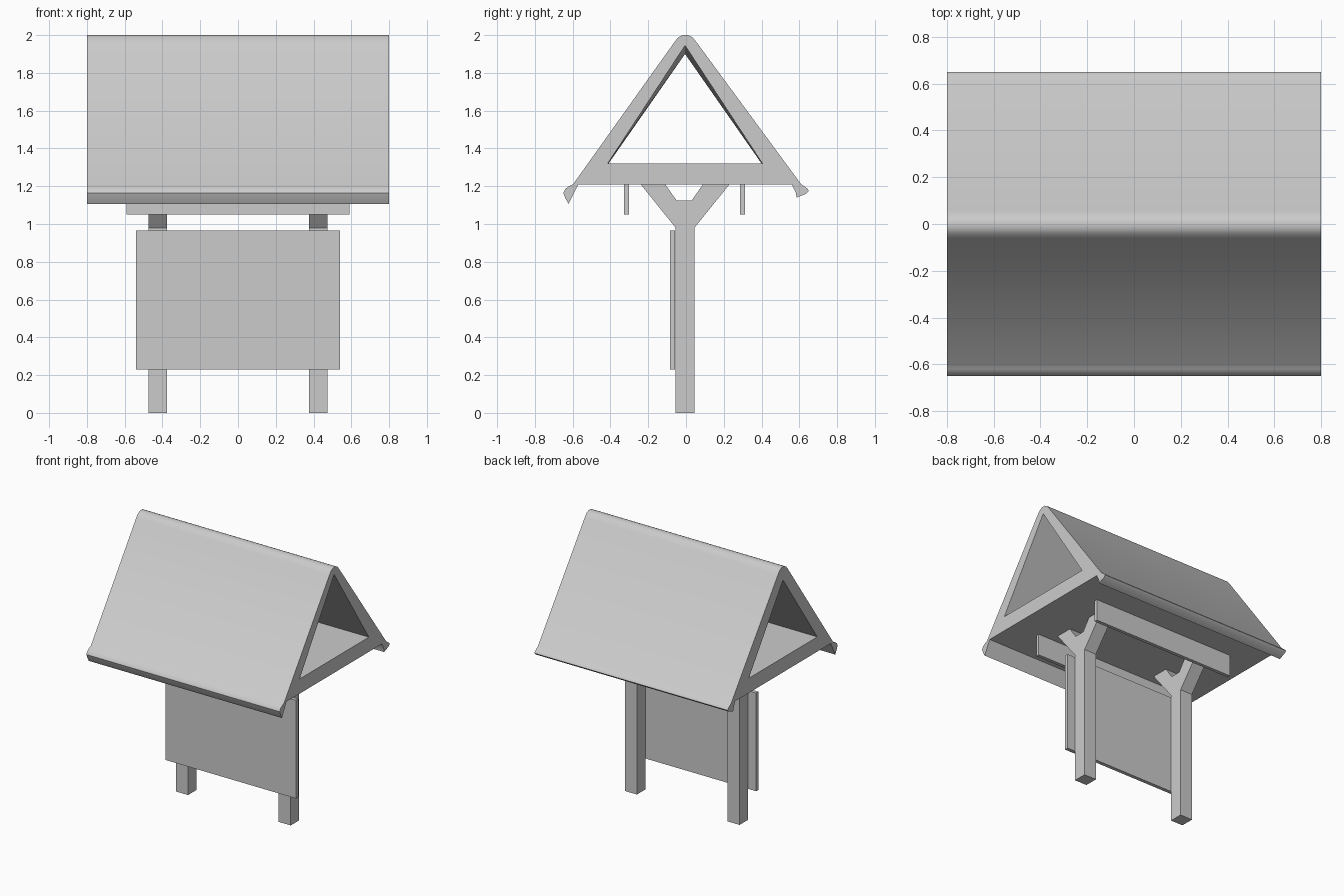
import bpy, bmesh, math

if "Cube" in bpy.data.objects:
    bpy.data.objects.remove(bpy.data.objects["Cube"])


def finish(bm, name, smooth=False):
    bmesh.ops.recalc_face_normals(bm, faces=bm.faces)
    mesh = bpy.data.meshes.new(name)
    bm.to_mesh(mesh)
    bm.free()
    obj = bpy.data.objects.new(name, mesh)
    bpy.context.collection.objects.link(obj)
    if smooth:
        bpy.ops.object.select_all(action='DESELECT')
        obj.select_set(True)
        bpy.context.view_layer.objects.active = obj
        bpy.ops.object.shade_smooth_by_angle(angle=math.radians(35))
    return obj


def extrude_profile(name, x0, x1, loops, smooth=False):
    """Extrude (y, z) loops along x; each loop is a pair (section at x0, section at x1)."""
    bm = bmesh.new()
    ends = ([], [])
    for start, stop in loops:
        rings = [[bm.verts.new((x, y, z)) for y, z in pts]
                 for x, pts in ((x0, start), (x1, stop))]
        n = len(start)
        for i in range(n):
            j = (i + 1) % n
            bm.faces.new((rings[0][i], rings[0][j], rings[1][j], rings[1][i]))
            for ring, edges in zip(rings, ends):
                edges.append(bm.edges.get((ring[i], ring[j])))
    for edges in ends:
        bmesh.ops.triangle_fill(bm, edges=edges, use_beauty=True)
    return finish(bm, name, smooth)


def box(name, x0, x1, y0, y1, z0, z1):
    section = [(y0, z0), (y1, z0), (y1, z1), (y0, z1)]
    return extrude_profile(name, x0, x1, [(section, section)])


# Roof: rounded ridge, curled eaves, slightly tapered triangular opening
roof = [(-0.062, 1.962), (-0.042, 1.987), (-0.018, 2.0), (0.012, 2.0),
        (0.036, 1.987), (0.056, 1.962),
        (0.61, 1.21), (0.632, 1.195), (0.645, 1.185), (0.65, 1.175),
        (0.635, 1.16), (0.585, 1.14), (0.582, 1.165), (0.56, 1.21),
        (-0.57, 1.21), (-0.6, 1.15), (-0.622, 1.107), (-0.638, 1.135),
        (-0.65, 1.165), (-0.64, 1.185), (-0.62, 1.2), (-0.598, 1.21)]
hole_left = [(-0.41, 1.32), (0.4, 1.32), (-0.005, 1.9)]
hole_right = [(-0.415, 1.32), (0.405, 1.32), (-0.005, 1.945)]
extrude_profile("roof", -0.8, 0.8, [(roof, roof), (hole_left, hole_right)], True)

# Forked posts
fork = [(-0.055, 0), (0.045, 0), (0.045, 0.98), (0.23, 1.21), (0.09, 1.21),
        (0.03, 1.125), (-0.05, 1.125), (-0.11, 1.21), (-0.24, 1.21), (-0.055, 0.98)]
for side, x in (("left", -0.425), ("right", 0.425)):
    extrude_profile(side + "_post", x - 0.05, x + 0.05, [(fork, fork)])

# Planks hanging under the roof
box("front_plank", -0.59, 0.59, -0.327, -0.302, 1.05, 1.212)
box("back_plank", -0.59, 0.59, 0.287, 0.312, 1.05, 1.212)

# Notice board
box("notice_board", -0.54, 0.54, -0.085, -0.058, 0.23, 0.965)
